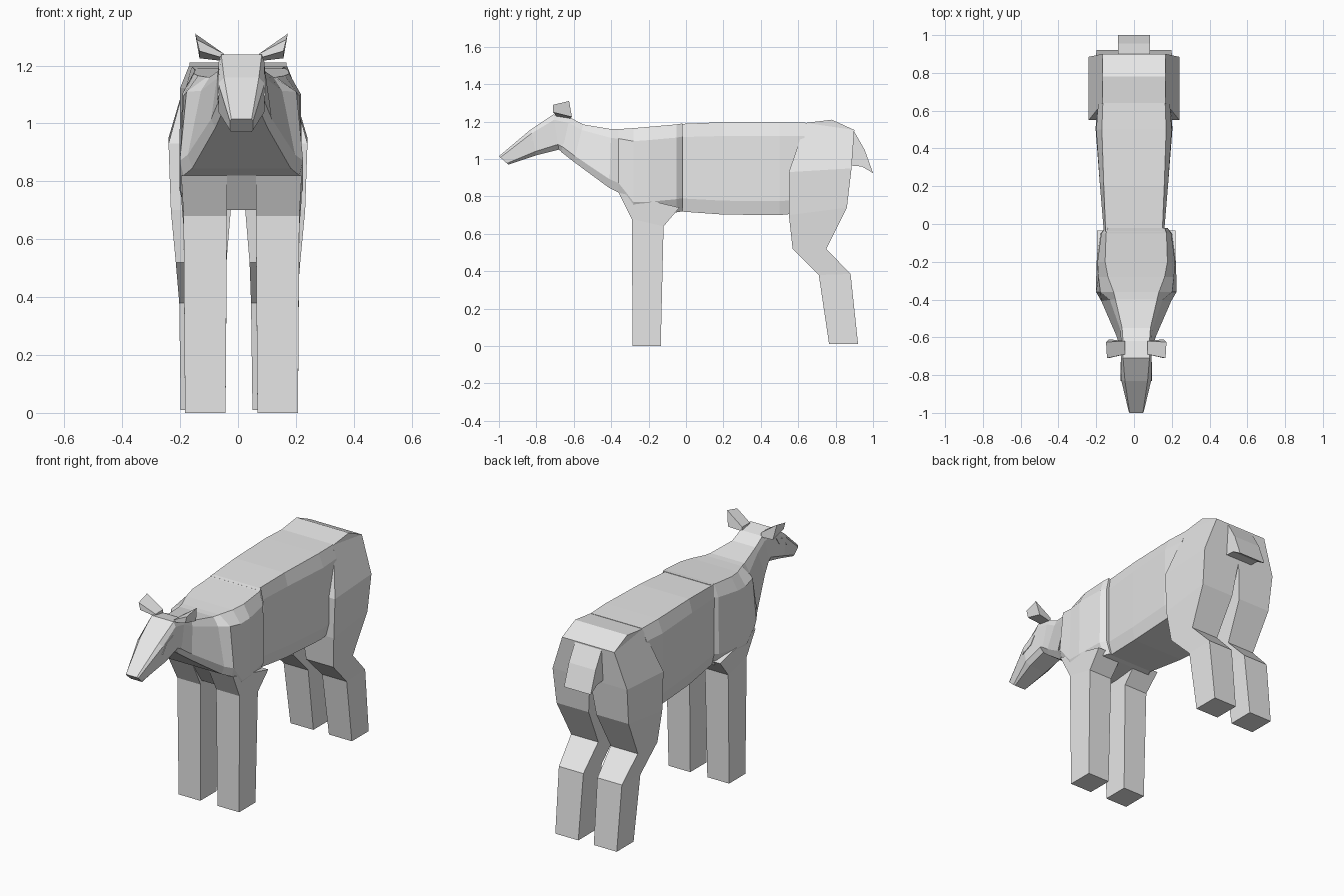
import bpy
import bmesh

cube = bpy.data.objects.get("Cube")
if cube:
    bpy.data.objects.remove(cube, do_unlink=True)

GREY = bpy.data.materials.new("plain light grey")
GREY.use_nodes = True
GREY.diffuse_color = (0.8, 0.8, 0.8, 1)
GREY.node_tree.nodes["Principled BSDF"].inputs["Base Color"].default_value = (0.8, 0.8, 0.8, 1)

FRONT_SHIFT = 0.012  # the fore half sits slightly to one side


def loft(name, rings, shift=0.0):
    """Skin a list of equal closed rings, cap both ends."""
    bm = bmesh.new()
    loops = [[bm.verts.new((x + shift, y, z)) for x, y, z in ring] for ring in rings]
    n = len(loops[0])
    for a, b in zip(loops, loops[1:]):
        for i in range(n):
            j = (i + 1) % n
            bm.faces.new((a[i], a[j], b[j], b[i]))
    bm.faces.new(loops[0])
    bm.faces.new(loops[-1])
    bmesh.ops.recalc_face_normals(bm, faces=bm.faces)
    mesh = bpy.data.meshes.new(name)
    bm.to_mesh(mesh)
    bm.free()
    mesh.materials.append(GREY)
    obj = bpy.data.objects.new(name, mesh)
    bpy.context.collection.objects.link(obj)
    return obj


def body_ring(yt, zt, yb, zb, top, high, low, bottom):
    """Eight-sided symmetric section with a slanted plane."""
    half = []
    for t, w in ((0, top), (0.15, high), (0.85, low), (1, bottom)):
        half.append((w, yt + (yb - yt) * t, zt + (zb - zt) * t))
    return half + [(-x, y, z) for x, y, z in reversed(half)]


def leg_ring(yf, zf, yb, zb, inner, outer):
    return [(inner, yf, zf), (outer, yf, zf), (outer, yb, zb), (inner, yb, zb)]


def pair(name, rings, shift=0.0):
    """Build a part on both sides."""
    for side, s in (("left", 1), ("right", -1)):
        loft(side + "_" + name, [[(s * x, y, z) for x, y, z in r] for r in rings], shift)


def prism(outline, x0, x1):
    return [[(x, y, z) for y, z in outline] for x in (x0, x1)]


# Head and neck
loft("head", [body_ring(*r) for r in (
    (-1, 1.015, -.95, .97, .035, .04, .04, .035),
    (-.83, 1.158, -.8, 1.02, .06, .08, .08, .055),
    (-.71, 1.238, -.68, 1.05, .07, .08, .08, .06),
    (-.62, 1.222, -.64, 1.02, .07, .08, .085, .07),
)], FRONT_SHIFT)
loft("neck", [body_ring(*r) for r in (
    (-.62, 1.222, -.67, 1.04, .07, .08, .083, .065),
    (-.55, 1.185, -.6, .985, .075, .085, .105, .09),
    (-.4, 1.16, -.41, .845, .11, .14, .185, .17),
    (-.36, 1.16, -.36, .82, .12, .19, .213, .2),
)], FRONT_SHIFT)

# Shoulders and barrel
loft("shoulders", [body_ring(*r) for r in (
    (-.4, 1.16, -.41, .845, .11, .14, .185, .17),
    (-.36, 1.16, -.36, .82, .12, .19, .213, .2),
    (-.28, 1.165, -.28, .7, .15, .2, .212, .18),
    (-.2, 1.172, -.2, .7, .165, .205, .21, .17),
    (-.05, 1.185, -.05, .715, .16, .185, .19, .16),
    (-.02, 1.19, -.02, .72, .15, .165, .165, .14),
)], FRONT_SHIFT)
loft("barrel", [body_ring(*r) for r in (
    (-.04, 1.187, -.04, .72, .15, .16, .16, .14),
    (.2, 1.197, .2, .703, .16, .18, .18, .165),
    (.5, 1.197, .5, .7, .17, .2, .203, .185),
    (.64, 1.195, .6, .71, .165, .19, .2, .18),
)])

# Legs
pair("front_leg", [leg_ring(*r) for r in (
    (-.36, .82, -.035, .74, .05, .208),
    (-.29, .68, -.12, .64, .05, .2),
    (-.285, 0, -.135, 0, .055, .195),
)], FRONT_SHIFT)
pair("hind_leg", [leg_ring(*r) for r in (
    (.64, 1.193, .9, 1.155, 0, .168),
    (.55, .93, .885, .95, 0, .24),
    (.55, .7, .86, .74, .025, .232),
    (.57, .52, .75, .52, .04, .215),
    (.71, .38, .88, .385, .045, .203),
    (.765, .01, .92, .01, .05, .198),
)])

# Rump cap and tail
loft("rump", prism([(.64, 1.193), (.78, 1.21), (.9, 1.155), (.78, 1.1)], -.168, .168))
loft("tail", prism([(.895, 1.155), (.955, 1.05), (1, .925), (.94, .96), (.88, .965)], -.086, .086))

# Ears: flaring cups
pair("ear", [
    [(.06, -.69, 1.225), (.06, -.69, 1.24), (.06, -.62, 1.24), (.06, -.62, 1.215)],
    [(.145, -.71, 1.25), (.155, -.71, 1.29), (.16, -.625, 1.31), (.145, -.61, 1.225)],
], FRONT_SHIFT)

# Eyes: thin plates on the cheeks
pair("eye", prism([(-.83, 1.095), (-.79, 1.148), (-.73, 1.17), (-.76, 1.125)], .076, .083), FRONT_SHIFT)
